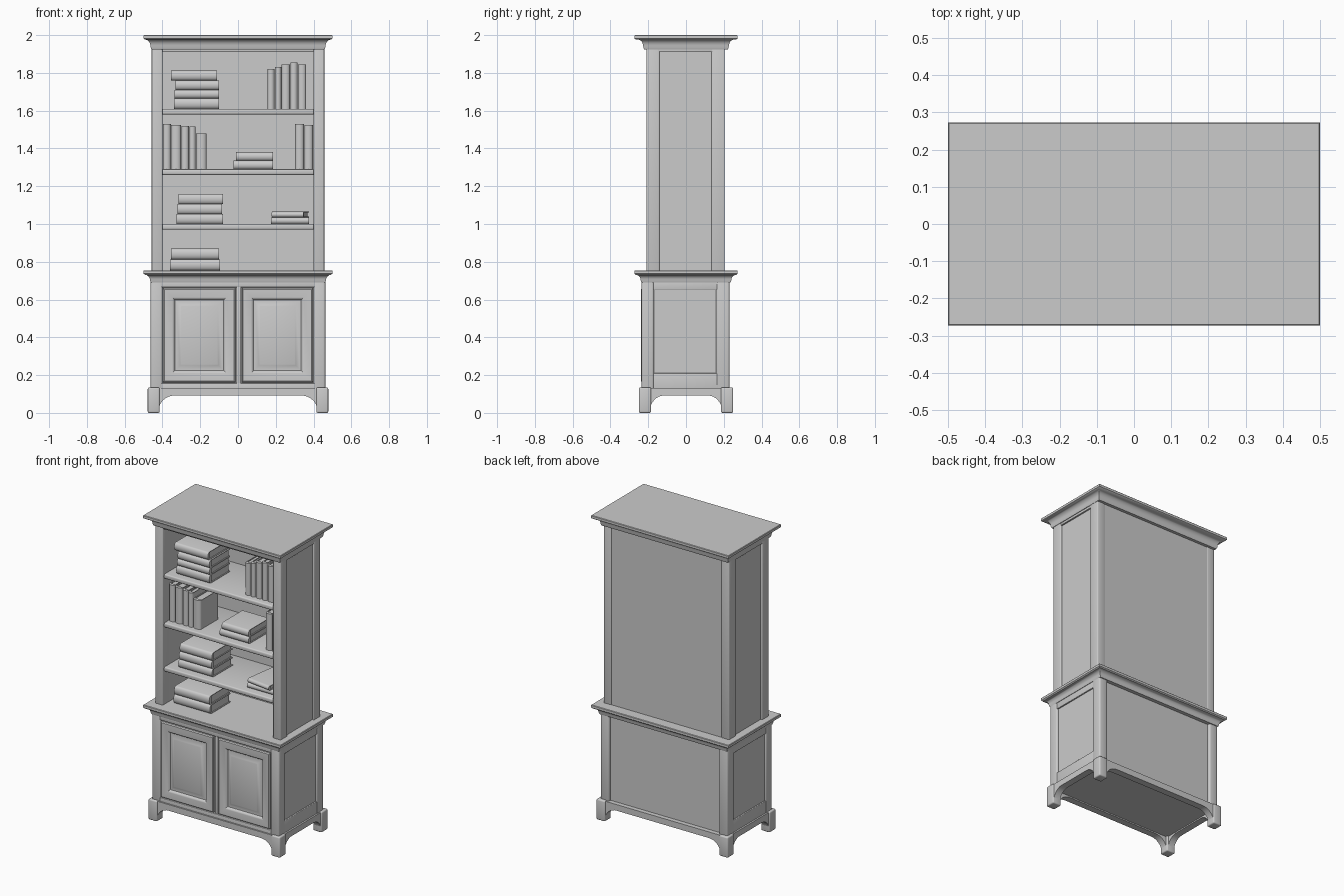
import bpy
import bmesh
import math
from mathutils import Matrix

cube = bpy.data.objects.get("Cube")
if cube:
    bpy.data.objects.remove(cube, do_unlink=True)

grey = bpy.data.materials.new("plain grey")
grey.use_nodes = True
GREY = (0.6, 0.6, 0.6, 1)
grey.diffuse_color = GREY
grey.node_tree.nodes["Principled BSDF"].inputs["Base Color"].default_value = GREY
parts = []


def finish(name, bm, bevel=0.0):
    bmesh.ops.recalc_face_normals(bm, faces=bm.faces)
    if bevel:
        bmesh.ops.bevel(bm, geom=list(bm.edges), offset=bevel, segments=3,
                        profile=0.5, affect='EDGES', clamp_overlap=True)
    mesh = bpy.data.meshes.new(name)
    bm.to_mesh(mesh)
    bm.free()
    mesh.materials.append(grey)
    obj = bpy.data.objects.new(name, mesh)
    bpy.context.collection.objects.link(obj)
    parts.append(obj)
    return obj


def skin(bm, loops):
    """Bridge matching loops of points and cap both ends."""
    rows = [[bm.verts.new(p) for p in loop] for loop in loops]
    n = len(rows[0])
    for a, b in zip(rows, rows[1:]):
        for i in range(n):
            j = (i + 1) % n
            bm.faces.new((a[i], a[j], b[j], b[i]))
    bm.faces.new(rows[0])
    bm.faces.new(rows[-1])


def box(name, x0, x1, y0, y1, z0, z1, bevel=0.004):
    bm = bmesh.new()
    skin(bm, [[(x0, y0, z), (x1, y0, z), (x1, y1, z), (x0, y1, z)] for z in (z0, z1)])
    return finish(name, bm, bevel)


def moulding(name, rings):
    """Stack of centred rectangles: half width, half depth, height."""
    bm = bmesh.new()
    skin(bm, [[(-w, -d, z), (w, -d, z), (w, d, z), (-w, d, z)] for w, d, z in rings])
    return finish(name, bm)


def prism(name, outline, place):
    """Extrude a 2D outline; place(u, v, end) gives the 3D point."""
    bm = bmesh.new()
    skin(bm, [[place(u, v, e) for u, v in outline] for e in (0, 1)])
    return finish(name, bm)


# Crown and waist mouldings share one cove shape
def cove(name, top, bottom, width, depth):
    rings = [(width, depth, bottom), (width + 0.004, depth + 0.004, bottom + 0.012)]
    h = top - 0.024 - (bottom + 0.012)
    for i in range(1, 7):
        a = i / 6 * math.pi / 2
        out = 0.004 + 0.027 * (1 - math.cos(a))
        rings.append((width + out, depth + out, bottom + 0.012 + h * math.sin(a)))
    rings += [(0.494, 0.268, top - 0.022), (0.5, 0.273, top - 0.018),
              (0.5, 0.273, top - 0.003), (0.497, 0.27, top)]
    return moulding(name, rings)


cove("crown_moulding", 2.0, 1.925, 0.459, 0.222)
cove("waist_moulding", 0.755, 0.69, 0.462, 0.236)

# Upper cabinet
for side, s in (("left", 1), ("right", -1)):
    def span(a, b):
        return sorted((s * a, s * b))
    box(side + "_upper_front_post", *span(0.4, 0.457), -0.21, -0.14, 0.75, 1.935, 0.006)
    box(side + "_upper_back_post", *span(0.4, 0.457), 0.135, 0.205, 0.75, 1.935, 0.006)
    box(side + "_upper_side_panel", *span(0.4, 0.445), -0.15, 0.15, 0.75, 1.93, 0)
    box(side + "_upper_side_top_rail", *span(0.41, 0.455), -0.15, 0.15, 1.91, 1.935, 0.003)
    # Lower cabinet sides
    box(side + "_lower_front_post", *span(0.4, 0.462), -0.235, -0.17, 0.11, 0.7, 0.01)
    box(side + "_lower_back_post", *span(0.4, 0.462), 0.16, 0.23, 0.11, 0.7, 0.01)
    box(side + "_lower_side_panel", *span(0.4, 0.45), -0.19, 0.19, 0.11, 0.7, 0)
    box(side + "_lower_side_top_rail", *span(0.42, 0.459), -0.18, 0.18, 0.65, 0.7, 0.004)
    box(side + "_lower_side_bottom_rail", *span(0.42, 0.459), -0.18, 0.18, 0.11, 0.21, 0.004)

box("upper_back_panel", -0.45, 0.45, 0.18, 0.202, 0.75, 1.93, 0)
box("upper_front_rail", -0.41, 0.41, -0.205, -0.16, 1.91, 1.935, 0.004)
box("upper_ceiling", -0.41, 0.41, -0.19, 0.19, 1.91, 1.93, 0)
for name, top in (("lower_shelf", 1.0), ("middle_shelf", 1.29), ("upper_shelf", 1.61)):
    box(name, -0.405, 0.405, -0.195, 0.185, top - 0.03, top, 0.008)

# Lower cabinet front, back and floor
box("lower_back_panel", -0.41, 0.41, 0.19, 0.212, 0.11, 0.7, 0)
box("lower_front_backing", -0.41, 0.41, -0.215, -0.19, 0.11, 0.7, 0)
box("front_top_rail", -0.41, 0.41, -0.233, -0.2, 0.665, 0.7, 0.004)
box("front_bottom_rail", -0.41, 0.41, -0.233, -0.2, 0.11, 0.157, 0.004)
box("door_divider", -0.009, 0.016, -0.231, -0.2, 0.15, 0.67, 0.004)
box("cabinet_floor", -0.44, 0.44, -0.215, 0.215, 0.1, 0.125, 0)


# Doors with a raised centre panel: inset and front depth of each ring
def door(name, x0, x1):
    z0, z1 = 0.162, 0.66
    steps = [(0, -0.2), (0, -0.232), (0.006, -0.238), (0.048, -0.238), (0.056, -0.233),
             (0.062, -0.224), (0.07, -0.224), (0.09, -0.234), (0.096, -0.236)]
    bm = bmesh.new()
    skin(bm, [[(x0 + i, y, z0 + i), (x1 - i, y, z0 + i),
               (x1 - i, y, z1 - i), (x0 + i, y, z1 - i)] for i, y in steps])
    finish(name, bm)


door("right_door", -0.396, -0.014)
door("left_door", 0.021, 0.396)

# Bracket feet and arched skirts
for sx, x in (("left", 1), ("right", -1)):
    for sy, y in (("front", -1), ("back", 1)):
        xs, ys = sorted((x * 0.415, x * 0.478)), sorted((y * 0.185, y * 0.25))
        box(f"{sy}_{sx}_foot", *xs, *ys, 0, 0.135, 0.008)


def arch(half, radius):
    pts = [(-half, 0.132), (-half, 0.012)]
    quarter = [(math.cos(i / 8 * math.pi / 2), math.sin(i / 8 * math.pi / 2)) for i in range(9)]
    inner = half - 0.01
    pts += [(-inner + radius * (1 - c), 0.012 + 0.08 * s) for c, s in quarter]
    return pts + [(-u, v) for u, v in reversed(pts)]


for name, s in (("front_skirt", -1), ("back_skirt", 1)):
    prism(name, arch(0.43, 0.085), lambda u, v, e: (u, s * (0.242 - 0.045 * e), v))
for name, s in (("left_skirt", 1), ("right_skirt", -1)):
    prism(name, arch(0.2, 0.075), lambda u, v, e: (s * (0.47 - 0.045 * e), u, v))


# Books: cover with a rounded spine, wrapped around a page block
def book(name, x, z, length, thick, depth=0.2, front=-0.14, upright=False, turn=0):
    t, c = thick / 2, 0.004
    bulge = min(t, 0.016)
    arc = [math.pi / 2 * (1 - i / 4) for i in range(9)]
    outer = [(-bulge * math.cos(a), t * math.sin(a)) for a in arc]
    outline = [(depth, t)] + outer + [(depth, -t), (depth, c - t), (0.006, c - t),
                                      (0.006, t - c), (depth, t - c)]
    cover = prism(name + "_cover", outline, lambda u, v, e: (e * length, u, v + t))
    pages = box(name + "_pages", 0.006, length - 0.006, 0.002, depth - 0.008,
                c - 0.001, thick - c + 0.001, 0)
    m = Matrix.Translation((x, front, z)) @ Matrix.Rotation(math.radians(turn), 4, 'Z')
    if upright:
        m = m @ Matrix.Translation((thick, 0, 0)) @ Matrix.Rotation(-math.pi / 2, 4, 'Y')
    for obj in (cover, pages):
        obj.data.transform(m)


def stack(name, z, books):
    for i, (x, length, thick, turn) in enumerate(books):
        book(f"{name}_{i + 1}", x, z, length, thick, turn=turn)
        z += thick


def row(name, x, z, books):
    for i, (height, thick) in enumerate(books):
        book(f"{name}_{i + 1}", x, z, height, thick, depth=0.17, upright=True)
        x += thick + 0.002


stack("top_stack_book", 1.61, [(-0.34, 0.24, 0.055, 0), (-0.335, 0.235, 0.045, 0),
                               (-0.33, 0.23, 0.05, 0), (-0.355, 0.245, 0.052, 0)])
row("top_row_book", 0.157, 1.61, [(0.21, 0.036), (0.22, 0.034), (0.235, 0.044),
                                  (0.245, 0.038), (0.235, 0.044)])
row("middle_row_book", -0.398, 1.29, [(0.24, 0.042), (0.235, 0.052), (0.23, 0.04),
                                      (0.225, 0.034), (0.19, 0.055)])
row("middle_end_book", 0.303, 1.29, [(0.24, 0.046), (0.235, 0.046)])
stack("middle_stack_book", 1.29, [(-0.025, 0.21, 0.045, 0), (-0.01, 0.195, 0.045, 0)])
stack("lower_stack_book", 1.0, [(-0.325, 0.245, 0.052, 0), (-0.32, 0.235, 0.053, 0),
                                (-0.315, 0.235, 0.055, 0)])
stack("lower_flat_book", 1.0, [(0.175, 0.2, 0.035, 0), (0.18, 0.17, 0.03, -8)])
stack("bottom_stack_book", 0.755, [(-0.36, 0.265, 0.058, 0), (-0.355, 0.255, 0.057, 0)])

# Smooth shading with sharp edges kept
bpy.ops.object.select_all(action='DESELECT')
for obj in parts:
    obj.select_set(True)
bpy.context.view_layer.objects.active = parts[0]
bpy.ops.object.shade_smooth_by_angle(angle=math.radians(35))
